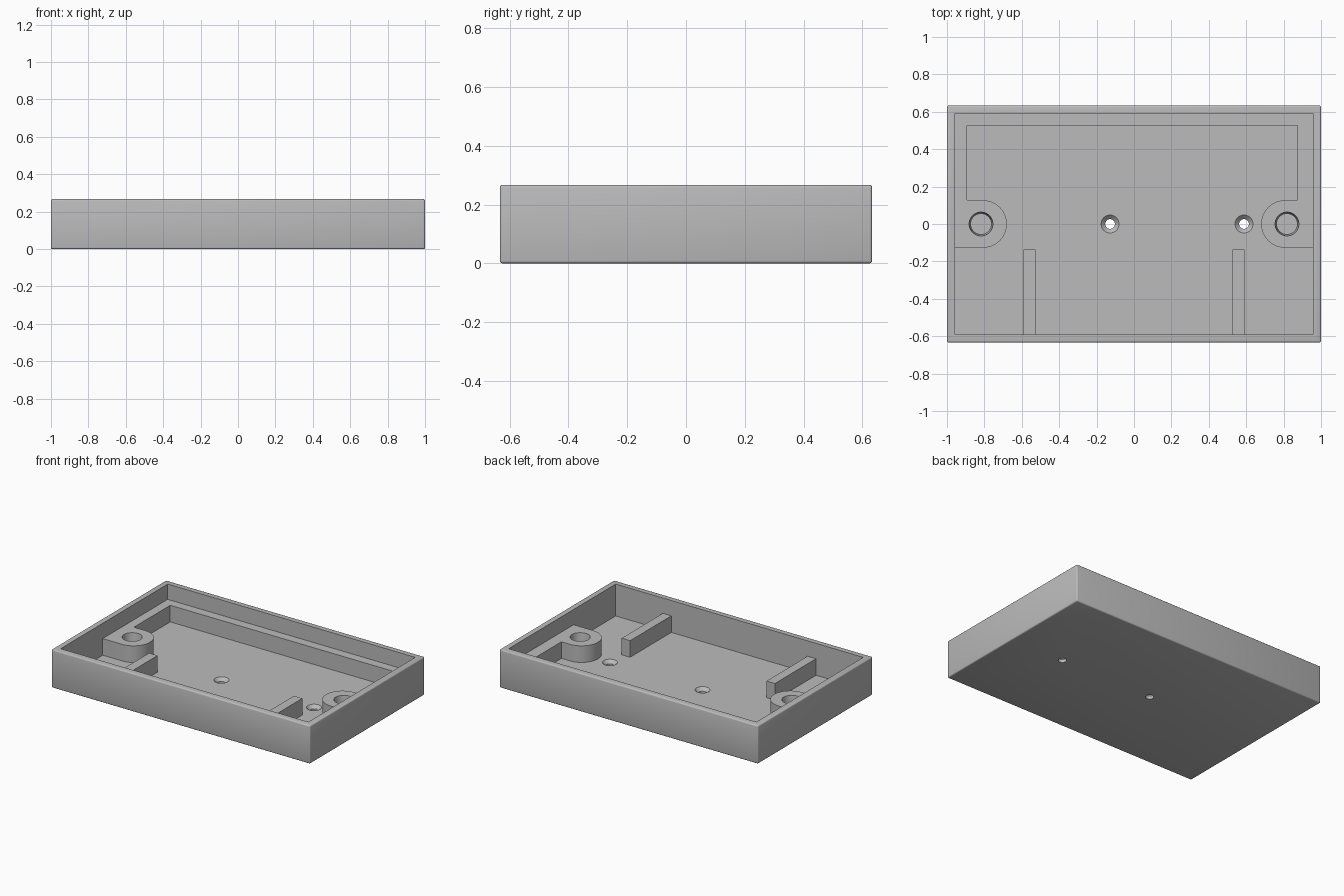
import bpy
import bmesh
from math import cos, sin, radians

cube = bpy.data.objects.get("Cube")
if cube:
    bpy.data.objects.remove(cube, do_unlink=True)

WIDTH, DEPTH, HEIGHT = 2.0, 1.267, 0.267
WALL, FLOOR, LEDGE_TOP = 0.043, 0.044, 0.16
SINK = 0.01  # overlap of inner parts into the tray

grey = bpy.data.materials.new("plain grey")
grey.use_nodes = True
grey.diffuse_color = (0.5, 0.5, 0.5, 1)
grey.node_tree.nodes["Principled BSDF"].inputs["Base Color"].default_value = (0.5, 0.5, 0.5, 1)


def finish(name, bm):
    bmesh.ops.recalc_face_normals(bm, faces=bm.faces)
    mesh = bpy.data.meshes.new(name)
    bm.to_mesh(mesh)
    bm.free()
    mesh.materials.append(grey)
    obj = bpy.data.objects.new(name, mesh)
    bpy.context.collection.objects.link(obj)
    return obj


def box(name, x0, x1, y0, y1, z0, z1, bevel=0):
    bm = bmesh.new()
    bmesh.ops.create_cube(bm, size=1)
    for v in bm.verts:
        v.co = ((x0 + x1) / 2 + v.co.x * (x1 - x0),
                (y0 + y1) / 2 + v.co.y * (y1 - y0),
                (z0 + z1) / 2 + v.co.z * (z1 - z0))
    if bevel:
        bmesh.ops.bevel(bm, geom=bm.edges[:], offset=bevel, segments=3,
                        profile=0.5, affect='EDGES')
    return finish(name, bm)


def cone(name, x, z0, z1, r0, r1):
    bm = bmesh.new()
    bmesh.ops.create_cone(bm, cap_ends=True, segments=40, radius1=r0, radius2=r1, depth=z1 - z0)
    bmesh.ops.translate(bm, verts=bm.verts, vec=(x, 0, (z0 + z1) / 2))
    return finish(name, bm)


def cut(target, cutter):
    cutter.hide_render = True
    mod = target.modifiers.new("cut", 'BOOLEAN')
    mod.operation = 'DIFFERENCE'
    mod.solver = 'EXACT'
    mod.object = cutter
    bpy.context.view_layer.objects.active = target
    bpy.ops.object.modifier_apply(modifier=mod.name)
    bpy.data.objects.remove(cutter, do_unlink=True)


def smooth(obj):
    bpy.ops.object.select_all(action='DESELECT')
    obj.select_set(True)
    bpy.context.view_layer.objects.active = obj
    bpy.ops.object.shade_smooth_by_angle(angle=radians(32))


# Open tray with softened outer edges
ix, iy = WIDTH / 2 - WALL, DEPTH / 2 - WALL
tray = box("tray", -WIDTH / 2, WIDTH / 2, -DEPTH / 2, DEPTH / 2, 0, HEIGHT, bevel=0.009)
cut(tray, box("cavity", -ix, ix, -iy, iy, FLOOR, 0.5))

# Countersunk screw holes through the floor
for x in (-0.128, 0.588):
    cut(tray, cone("screw_hole", x, -0.1, 0.1, 0.026, 0.026))
    cut(tray, cone("countersink", x, 0.022, FLOOR + 0.001, 0.026, 0.049))
smooth(tray)


# Ledge round the back and sides, ending in two rounded bosses
def arc(cx, r, a0, a1, n=24):
    steps = [radians(a0 + (a1 - a0) * i / n) for i in range(n + 1)]
    return [(cx + r * cos(a), r * sin(a)) for a in steps]


R, BOSS_X = 0.127, 0.807
ox, oy = ix + SINK, iy + SINK
outline = [(ox, oy), (-ox, oy), (-ox, -R)]
outline += arc(-BOSS_X, R, -90, 90)
outline += [(-0.893, R), (-0.893, 0.527), (0.874, 0.527), (0.874, R)]
outline += arc(BOSS_X, R, 90, 270)
outline += [(ox, -R)]
bm = bmesh.new()
base = bm.faces.new([bm.verts.new((x, y, FLOOR - SINK)) for x, y in outline])
top = bmesh.ops.extrude_face_region(bm, geom=[base])["geom"]
bmesh.ops.translate(bm, vec=(0, 0, LEDGE_TOP - FLOOR + SINK),
                    verts=[v for v in top if isinstance(v, bmesh.types.BMVert)])
ledge = finish("ledge_with_bosses", bm)

# Tapered blind sockets in the bosses
for x in (-0.818, 0.818):
    cut(ledge, cone("socket", x, 0.09, LEDGE_TOP + 0.001, 0.056, 0.064))
smooth(ledge)

# Support ribs running in from the front wall
for side, name in ((1, "left_rib"), (-1, "right_rib")):
    xs = sorted((side * 0.527, side * 0.592))
    box(name, xs[0], xs[1], -oy, -0.136, FLOOR - SINK, LEDGE_TOP)
